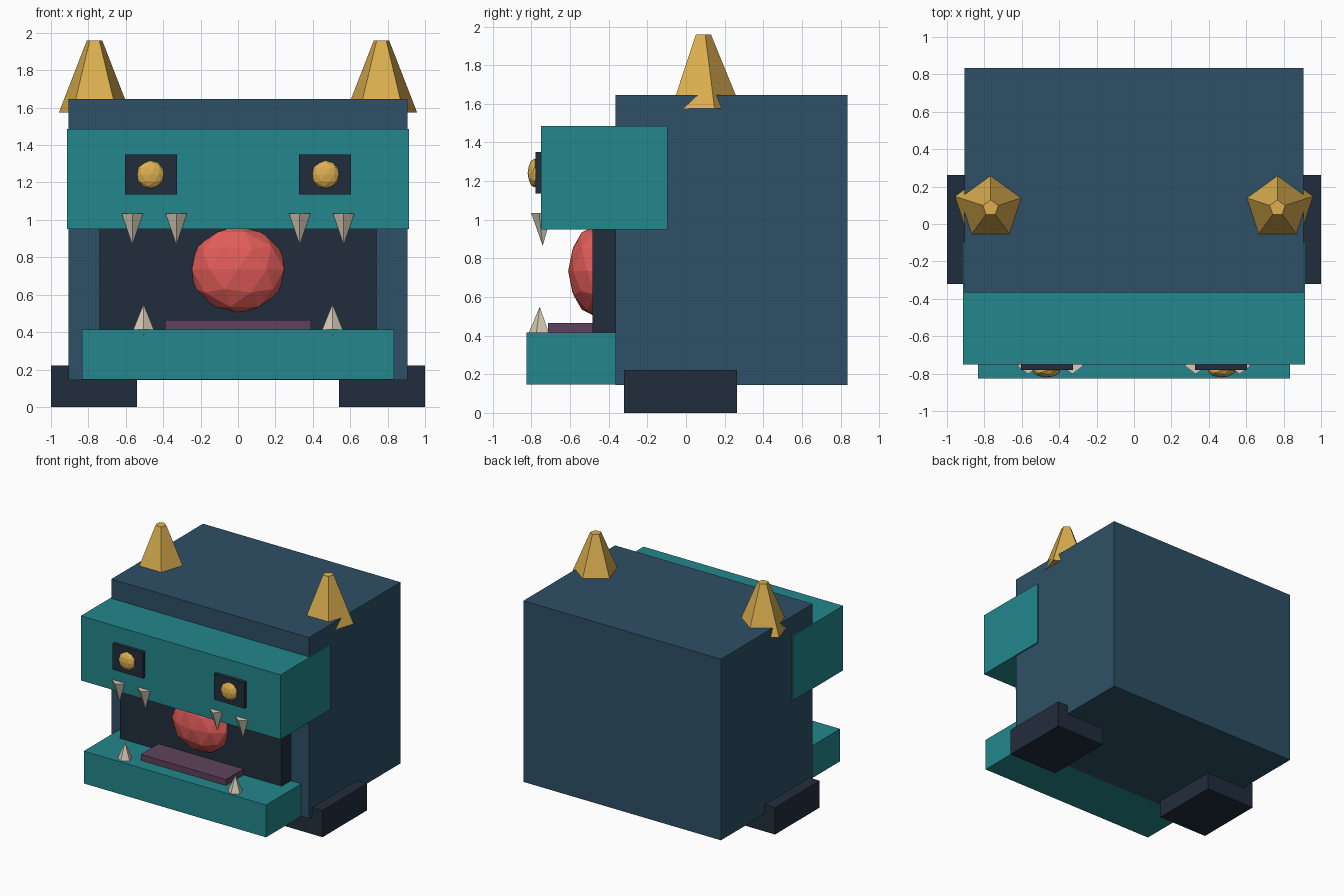
import bpy
from math import pi
from mathutils import Matrix

cube = bpy.data.objects.get("Cube")
if cube:
    bpy.data.objects.remove(cube, do_unlink=True)


def material(name, *rgb):
    """Flat colour given as 0-255 sRGB, stored as linear."""
    lin = [((c / 255 + 0.055) / 1.055) ** 2.4 for c in rgb] + [1]
    m = bpy.data.materials.new(name)
    m.use_nodes = True
    m.diffuse_color = lin
    m.node_tree.nodes["Principled BSDF"].inputs["Base Color"].default_value = lin
    return m


blue = material("slate_blue", 46, 80, 102)
teal = material("teal", 35, 135, 140)
navy = material("dark_navy", 33, 45, 60)
gold = material("gold", 220, 175, 80)
red = material("coral_red", 224, 92, 88)
bone = material("bone", 214, 204, 184)
plum = material("plum", 94, 66, 93)


def finish(name, mat):
    ob = bpy.context.object
    ob.name = name
    ob.data.materials.append(mat)
    return ob


def box(name, mat, x, y, z):
    """Box from its (low, high) limits on each axis."""
    lims = (x, y, z)
    bpy.ops.mesh.primitive_cube_add(size=1, location=[(a + b) / 2 for a, b in lims])
    ob = finish(name, mat)
    ob.data.transform(Matrix.Diagonal([b - a for a, b in lims] + [1]))
    return ob


def ball(name, mat, loc, radii):
    """Faceted ellipsoid."""
    bpy.ops.mesh.primitive_ico_sphere_add(subdivisions=2, radius=1, location=loc)
    ob = finish(name, mat)
    ob.data.transform(Matrix.Diagonal(list(radii) + [1]))
    return ob


def spike(name, mat, x, y, z0, z1, r0, r1, turn=0):
    """Five-sided cone from z0 (radius r0) to z1 (radius r1)."""
    bpy.ops.mesh.primitive_cone_add(vertices=5, radius1=r0, radius2=r1,
                                    depth=abs(z1 - z0), location=(x, y, (z0 + z1) / 2))
    ob = finish(name, mat)
    ob.data.transform(Matrix.Rotation(turn, 4, 'Z'))
    if z1 < z0:
        ob.data.transform(Matrix.Rotation(pi, 4, 'X'))
    return ob


# Body and jaws
box("body", blue, (-0.905, 0.905), (-0.365, 0.835), (0.145, 1.645))
box("upper_jaw", teal, (-0.915, 0.915), (-0.75, -0.095), (0.95, 1.485))
box("lower_jaw", teal, (-0.835, 0.835), (-0.825, -0.355), (0.147, 0.415))

# Mouth
box("mouth", navy, (-0.74, 0.74), (-0.485, -0.355), (0.41, 0.955))
box("tongue", plum, (-0.39, 0.39), (-0.715, -0.475), (0.41, 0.465))
ball("throat", red, (0, -0.47, 0.735), (0.26, 0.14, 0.235))

# Paired parts
for side, s in (("left", 1), ("right", -1)):
    def span(a, b):
        return tuple(sorted((a * s, b * s)))

    box(side + "_foot", navy, span(0.54, 1.0), (-0.322, 0.263), (0, 0.222))
    box(side + "_eye_socket", navy, span(0.325, 0.605), (-0.78, -0.745), (1.135, 1.35))
    ball(side + "_eye", gold, (s * 0.468, -0.783, 1.242), (0.075, 0.037, 0.075))
    spike(side + "_horn", gold, s * 0.767, 0.086, 1.575, 1.96, 0.2, 0.043)
    spike(side + "_lower_tooth", bone, s * 0.505, -0.757, 0.385, 0.55, 0.07, 0, pi)
    for label, x in (("outer", 0.565), ("inner", 0.33)):
        spike(f"{side}_{label}_upper_tooth", bone, s * x, -0.742, 1.035, 0.865, 0.06, 0)
